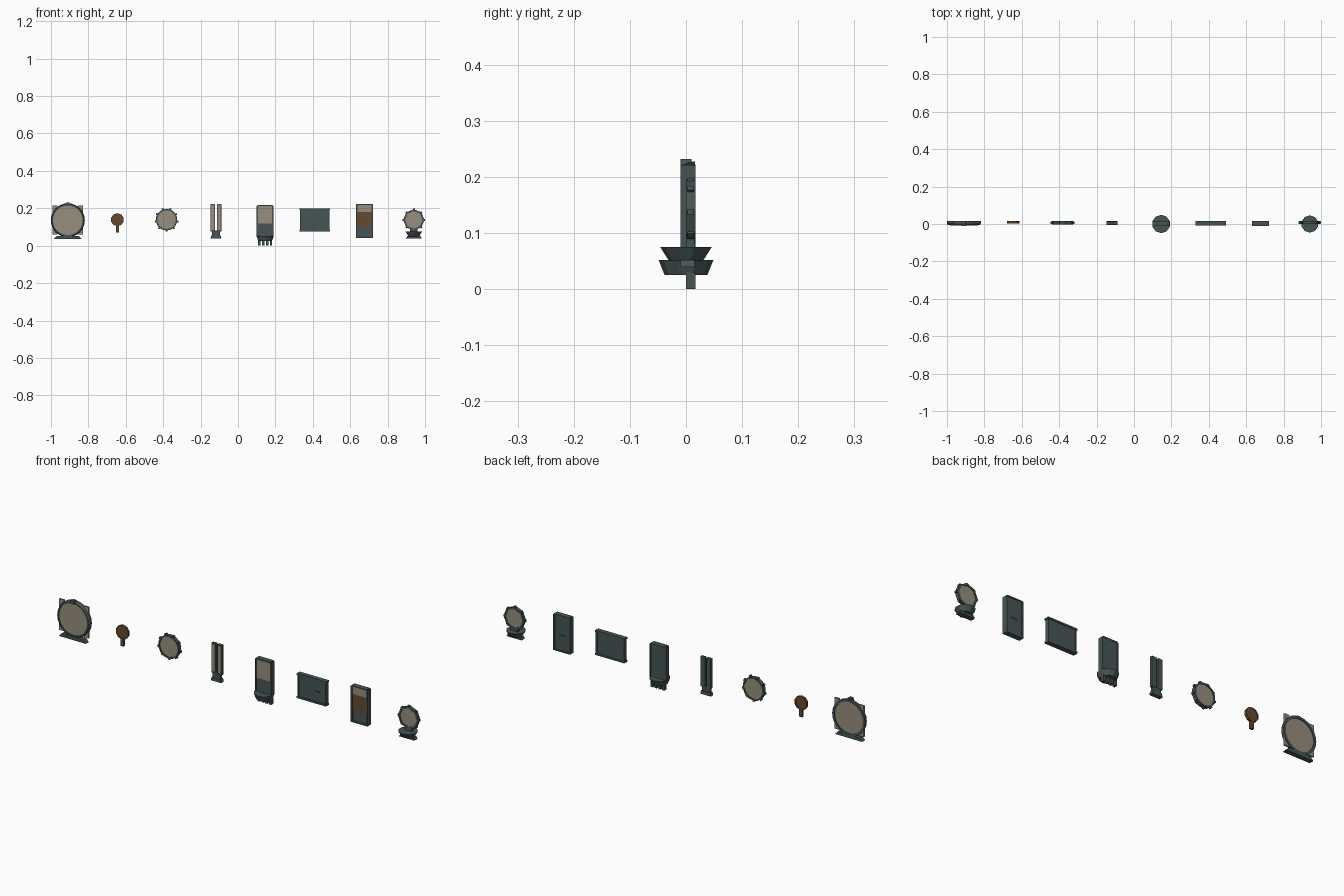
import bpy, bmesh, math
from mathutils import Matrix, Vector

if "Cube" in bpy.data.objects:
    bpy.data.objects.remove(bpy.data.objects["Cube"])

def material(name, col):
    m = bpy.data.materials.new(name)
    m.diffuse_color = (*col, 1)
    m.use_nodes = True
    m.node_tree.nodes["Principled BSDF"].inputs["Base Color"].default_value = m.diffuse_color
    return m

TEAL = material("dark teal metal", (0.062, 0.09, 0.09))
GLASS = material("dull tan glass", (0.31, 0.27, 0.20))
BROWN = material("brown wood", (0.13, 0.068, 0.03))

def finish(name, bm, mat):
    bmesh.ops.recalc_face_normals(bm, faces=bm.faces)
    me = bpy.data.meshes.new(name)
    bm.to_mesh(me)
    bm.free()
    me.materials.append(mat)
    ob = bpy.data.objects.new(name, me)
    bpy.context.collection.objects.link(ob)
    return ob

def box(name, x, y, z, mat=TEAL, top=1.0, turn=0, pivot=None):
    """Box from ranges; top scales the upper end in x; turn rotates about y at pivot."""
    bm = bmesh.new()
    bmesh.ops.create_cube(bm, size=1)
    c = Vector(((x[0]+x[1])/2, (y[0]+y[1])/2, (z[0]+z[1])/2))
    for v in bm.verts:
        s = top if v.co.z > 0 else 1
        v.co = Vector((v.co.x*(x[1]-x[0])*s, v.co.y*(y[1]-y[0]), v.co.z*(z[1]-z[0]))) + c
    if turn:
        bmesh.ops.rotate(bm, verts=bm.verts, cent=pivot, matrix=Matrix.Rotation(turn, 3, 'Y'))
    return finish(name, bm, mat)

def lathe(name, cx, cz, n, profile, mat=TEAL, start=0.0):
    """Ring round the y axis from a closed (radius, y) profile."""
    bm = bmesh.new()
    rows = []
    for i in range(n):
        a = start + 2*math.pi*i/n
        rows.append([bm.verts.new((cx+r*math.sin(a), y, cz+r*math.cos(a))) for r, y in profile])
    k = len(profile)
    for i in range(n):
        p, q = rows[i], rows[(i+1) % n]
        for j in range(k):
            bm.faces.new((p[j], q[j], q[(j+1) % k], p[(j+1) % k]))
    return finish(name, bm, mat)

def disc(name, cx, cz, n, r, y, mat, start=0.0):
    bm = bmesh.new()
    ends = [[bm.verts.new((cx+r*math.sin(start+2*math.pi*i/n), yy, cz+r*math.cos(start+2*math.pi*i/n)))
             for i in range(n)] for yy in y]
    bm.faces.new(ends[0])
    bm.faces.new(ends[1])
    for i in range(n):
        j = (i+1) % n
        bm.faces.new((ends[0][i], ends[0][j], ends[1][j], ends[1][i]))
    return finish(name, bm, mat)

def cone(name, cx, z0, z1, r0, r1, n=10):
    bm = bmesh.new()
    bmesh.ops.create_cone(bm, cap_ends=True, segments=n, radius1=r0, radius2=r1, depth=z1-z0,
                          matrix=Matrix.Translation((cx, 0, (z0+z1)/2)))
    return finish(name, bm, TEAL)

def studs(name, cx, cz, n, r0, r1, w, y, start=0.0):
    for i in range(n):
        box(f"{name}_{i+1}", (cx-w, cx+w), y, (cz+r0, cz+r1), turn=start+2*math.pi*i/n,
            pivot=(cx, 0, cz))

# large round mirror on a stand
X, Z = -0.91, 0.136
lathe("large_mirror_frame", X, Z, 24, [(0.079, -0.005), (0.086, -0.005), (0.091, 0.004), (0.091, 0.016), (0.079, 0.016)])
disc("large_mirror_glass", X, Z, 24, 0.08, (-0.001, 0.012), GLASS)
for s in (-1, 1):
    for lo, hi, nm in ((0.06, 0.10, "lower"), (0.172, 0.216, "upper")):
        xs = sorted((X+s*0.055, X+s*0.081))
        box(f"large_mirror_{nm}_corner_plate", xs, (0.004, 0.012), (lo, hi), GLASS)
box("large_mirror_base", (X-0.075, X+0.075), (-0.008, 0.016), (0.036, 0.052), top=0.8)
box("large_mirror_crest", (X-0.013, X+0.013), (-0.01, 0.01), (0.216, 0.232), top=0.7)

# wooden hand mirror
X, Z = -0.645, 0.139
disc("hand_mirror_back", X, Z, 10, 0.035, (0.005, 0.015), BROWN)
lathe("hand_mirror_rim", X, Z, 10, [(0.029, 0.004), (0.035, 0.004), (0.035, 0.017), (0.029, 0.017)], BROWN)
box("hand_mirror_handle", (X-0.008, X+0.008), (0.005, 0.016), (0.07, 0.108), BROWN)

# studded round mirror
X, Z = -0.382, 0.139
lathe("studded_mirror_frame", X, Z, 14, [(0.05, -0.003), (0.058, -0.003), (0.058, 0.016), (0.05, 0.016)])
disc("studded_mirror_glass", X, Z, 14, 0.051, (0.0, 0.013), GLASS)
studs("studded_mirror_stud", X, Z, 9, 0.054, 0.064, 0.005, (0.0, 0.013), 0.35)

# twin tall mirror
X = -0.118
for s in (-1, 1):
    c = X + s*0.0165
    box("twin_mirror_back", (c-0.012, c+0.012), (0.0, 0.014), (0.075, 0.224))
    box("twin_mirror_glass", (c-0.009, c+0.009), (-0.003, 0.001), (0.083, 0.22), GLASS)
box("twin_mirror_stem", (X-0.022, X+0.022), (-0.003, 0.012), (0.05, 0.08))
box("twin_mirror_foot", (X-0.029, X+0.029), (-0.005, 0.015), (0.038, 0.055), top=0.85)

# upright mirror on a round pronged base
X = 0.145
box("pronged_mirror_body", (X-0.043, X+0.043), (-0.005, 0.016), (0.05, 0.216))
for s in (-1, 1):
    xs = sorted((X+s*0.038, X+s*0.045))
    box("pronged_mirror_stile", xs, (-0.01, 0.017), (0.05, 0.213))
box("pronged_mirror_top_rail", (X-0.04, X+0.04), (-0.01, 0.017), (0.211, 0.218))
box("pronged_mirror_glass", (X-0.038, X+0.038), (-0.008, -0.004), (0.12, 0.211), GLASS)
cone("pronged_mirror_base", X, 0.025, 0.052, 0.038, 0.049)
for i in range(4):
    c = X - 0.031 + i*0.021
    box(f"pronged_mirror_prong_{i+1}", (c-0.006, c+0.006), (0.0, 0.017), (0.0, 0.03))

# wide panel with rails
X = 0.41
box("wide_panel_body", (X-0.076, X+0.076), (-0.004, 0.014), (0.08, 0.198))
for nm, z in (("top", (0.191, 0.2)), ("bottom", (0.077, 0.086))):
    box(f"wide_panel_{nm}_rail", (X-0.081, X+0.081), (-0.007, 0.017), z)
for s in (-1, 1):
    xs = sorted((X+s*0.07, X+s*0.078))
    box("wide_panel_side_rail", xs, (-0.006, 0.016), (0.08, 0.198))
box("wide_panel_handle", (X+0.02, X+0.045), (-0.008, -0.003), (0.135, 0.14))

# tall cabinet panel with glass and wood fields
X = 0.676
box("cabinet_body", (X-0.045, X+0.045), (-0.004, 0.014), (0.04, 0.218))
for s in (-1, 1):
    xs = sorted((X+s*0.038, X+s*0.046))
    box("cabinet_stile", xs, (-0.01, 0.017), (0.04, 0.22))
for z in ((0.04, 0.047), (0.217, 0.222)):
    box("cabinet_rail", (X-0.042, X+0.042), (-0.01, 0.017), z)
box("cabinet_glass", (X-0.038, X+0.038), (-0.007, -0.003), (0.18, 0.217), GLASS)
box("cabinet_wood_field", (X-0.038, X+0.038), (-0.007, -0.003), (0.1, 0.18), BROWN)
box("cabinet_rear_handle", (X-0.016, X+0.016), (0.013, 0.017), (0.12, 0.125))

# octagonal table mirror
X, Z = 0.94, 0.138
lathe("table_mirror_frame", X, Z, 8, [(0.047, 0.0), (0.057, 0.0), (0.057, 0.017), (0.047, 0.017)])
disc("table_mirror_glass", X, Z, 8, 0.049, (0.003, 0.014), GLASS)
studs("table_mirror_corner", X, Z, 8, 0.051, 0.06, 0.005, (0.003, 0.014))
cone("table_mirror_bowl", X, 0.05, 0.075, 0.03, 0.046)
box("table_mirror_neck", (X-0.02, X+0.02), (0.0, 0.015), (0.07, 0.092))
box("table_mirror_foot", (X-0.042, X+0.042), (-0.01, 0.015), (0.039, 0.052), top=0.85)
